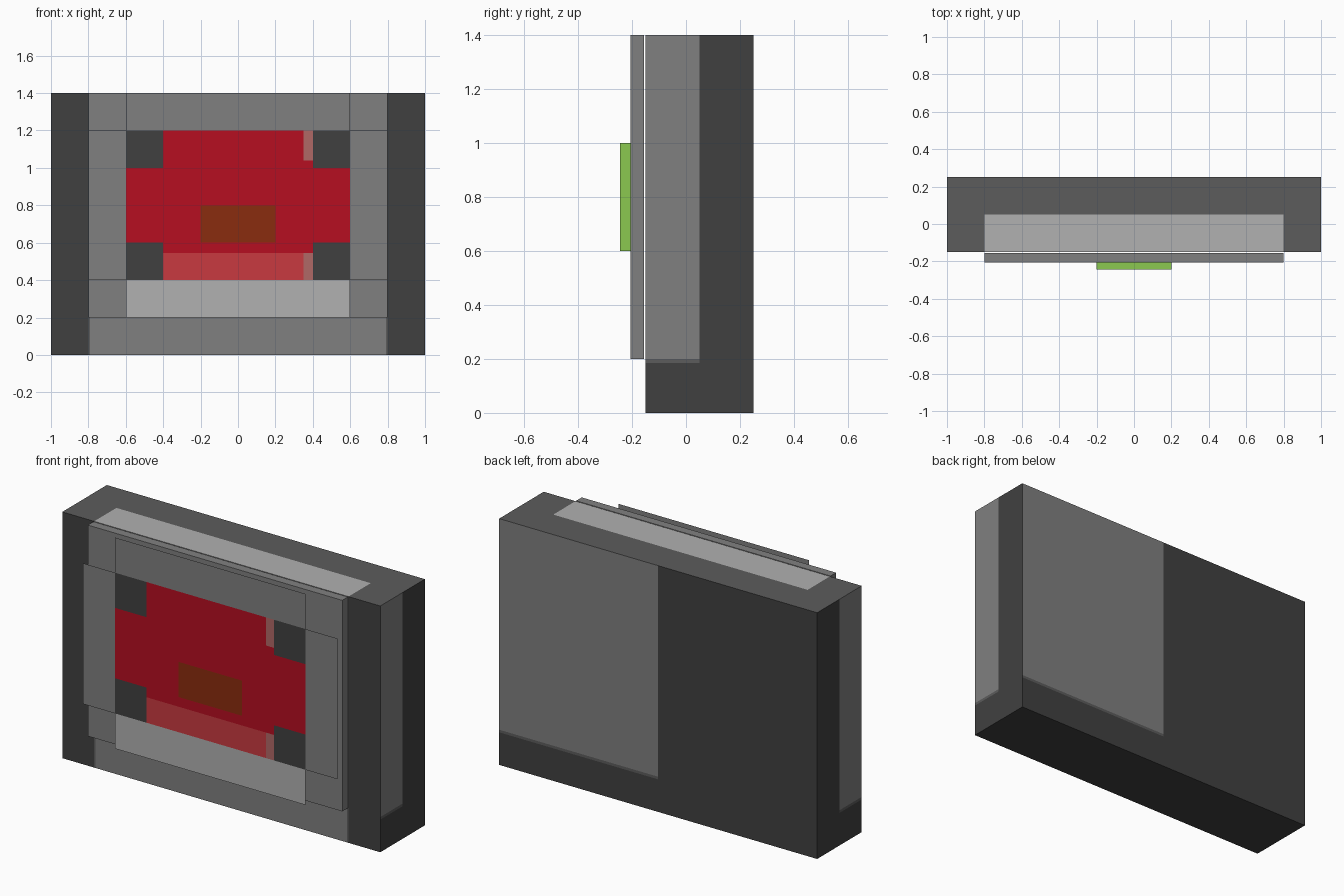
import bpy, bmesh
from mathutils import Vector

cube = bpy.data.objects.get("Cube")
if cube:
    bpy.data.objects.remove(cube, do_unlink=True)


def linear(c):
    c /= 255
    return c / 12.92 if c <= 0.04045 else ((c + 0.055) / 1.055) ** 2.4


def material(name, r, g, b):
    colour = (linear(r), linear(g), linear(b), 1)
    m = bpy.data.materials.new(name)
    m.use_nodes = True
    m.diffuse_color = colour
    bsdf = m.node_tree.nodes["Principled BSDF"]
    bsdf.inputs["Base Color"].default_value = colour
    bsdf.inputs["Roughness"].default_value = 0.8
    return m


dark = material("dark grey", 64, 64, 64)
dim = material("dim grey", 92, 92, 92)
grey = material("mid grey", 128, 128, 128)
light = material("light grey", 177, 177, 177)
red = material("red", 182, 14, 33)
pale_red = material("pale red", 200, 58, 64)
pink = material("dusty pink", 176, 104, 102)
brown = material("brown", 138, 44, 14)
green = material("green", 139, 200, 80)


def finish(name, bm, mats):
    mesh = bpy.data.meshes.new(name)
    bm.to_mesh(mesh)
    bm.free()
    for m in mats:
        mesh.materials.append(m)
    obj = bpy.data.objects.new(name, mesh)
    bpy.context.collection.objects.link(obj)
    return obj


def box_mesh(x, y, z):
    """Box between the (low, high) pairs on each axis."""
    bm = bmesh.new()
    bmesh.ops.create_cube(bm, size=1)
    for v in bm.verts:
        v.co = [lo + (c + 0.5) * (hi - lo) for c, (lo, hi) in zip(v.co, (x, y, z))]
    return bm


def sheet(name, x0, x1, z0, z1, mat, y=-0.25):
    """Flat panel facing the front."""
    bm = bmesh.new()
    bm.faces.new([bm.verts.new((x, y, z))
                  for x, z in ((x0, z0), (x1, z0), (x1, z1), (x0, z1))])
    finish(name, bm, [mat])


# Main body, cut along its colour borders
bm = box_mesh((-1, 1), (-0.15, 0.25), (0, 1.4))
cuts = [(0, x) for x in (-0.8, -0.79, 0, 0.79, 0.8)] + [(1, 0.05), (2, 0.185), (2, 0.2)]
for axis, value in cuts:
    normal = Vector((0, 0, 0))
    normal[axis] = 1
    bmesh.ops.bisect_plane(bm, geom=bm.verts[:] + bm.edges[:] + bm.faces[:],
                           plane_co=normal * value, plane_no=normal)
bm.normal_update()
DARK, DIM, GREY, LIGHT = range(4)
for f in bm.faces:
    c, n = f.calc_center_median(), f.normal
    side_colour = GREY if c.z > 0.2 else DIM if c.z > 0.185 else DARK
    if n.z > 0.5:
        f.material_index = LIGHT if abs(c.x) < 0.8 and c.y < 0.05 else DIM
    elif n.y < -0.5:
        f.material_index = GREY if abs(c.x) < 0.79 else DIM if abs(c.x) < 0.8 else DARK
    elif n.y > 0.5 and c.x > 0:
        f.material_index = side_colour
    elif abs(n.x) > 0.5 and c.y < 0.05:
        f.material_index = side_colour
finish("main_body", bm, [dark, dim, grey, light])

# Backing plate with a narrow gap to the body, and the block behind the panel
finish("backing_plate", box_mesh((-0.8, 0.8), (-0.206, -0.156), (0.2, 1.4)), [grey])
finish("green_block", box_mesh((-0.2, 0.2), (-0.244, -0.206), (0.6, 1)), [green])

# Front frame sheets
sheet("frame_top", -0.6, 0.6, 1.2, 1.4, grey)
sheet("frame_sill", -0.6, 0.6, 0.2, 0.4, light)
sheet("frame_left", 0.6, 0.8, 0.4, 1.2, grey)
sheet("frame_right", -0.8, -0.6, 0.4, 1.2, grey)

# Red panel with its inlays
sheet("red_panel", -0.6, 0.6, 0.4, 1.2, red, y=-0.247)
for side, x in (("right", -0.6), ("left", 0.4)):
    for level, z in (("lower", 0.4), ("upper", 1.0)):
        sheet(f"dark_corner_{level}_{side}", x, x + 0.2, z, z + 0.2, dark)
sheet("pale_band", -0.4, 0.35, 0.4, 0.545, pale_red)
sheet("pink_mark_lower", 0.35, 0.4, 0.4, 0.545, pink)
sheet("pink_mark_upper", 0.35, 0.4, 1.04, 1.2, pink)
sheet("brown_patch", -0.2, 0.2, 0.6, 0.8, brown)
